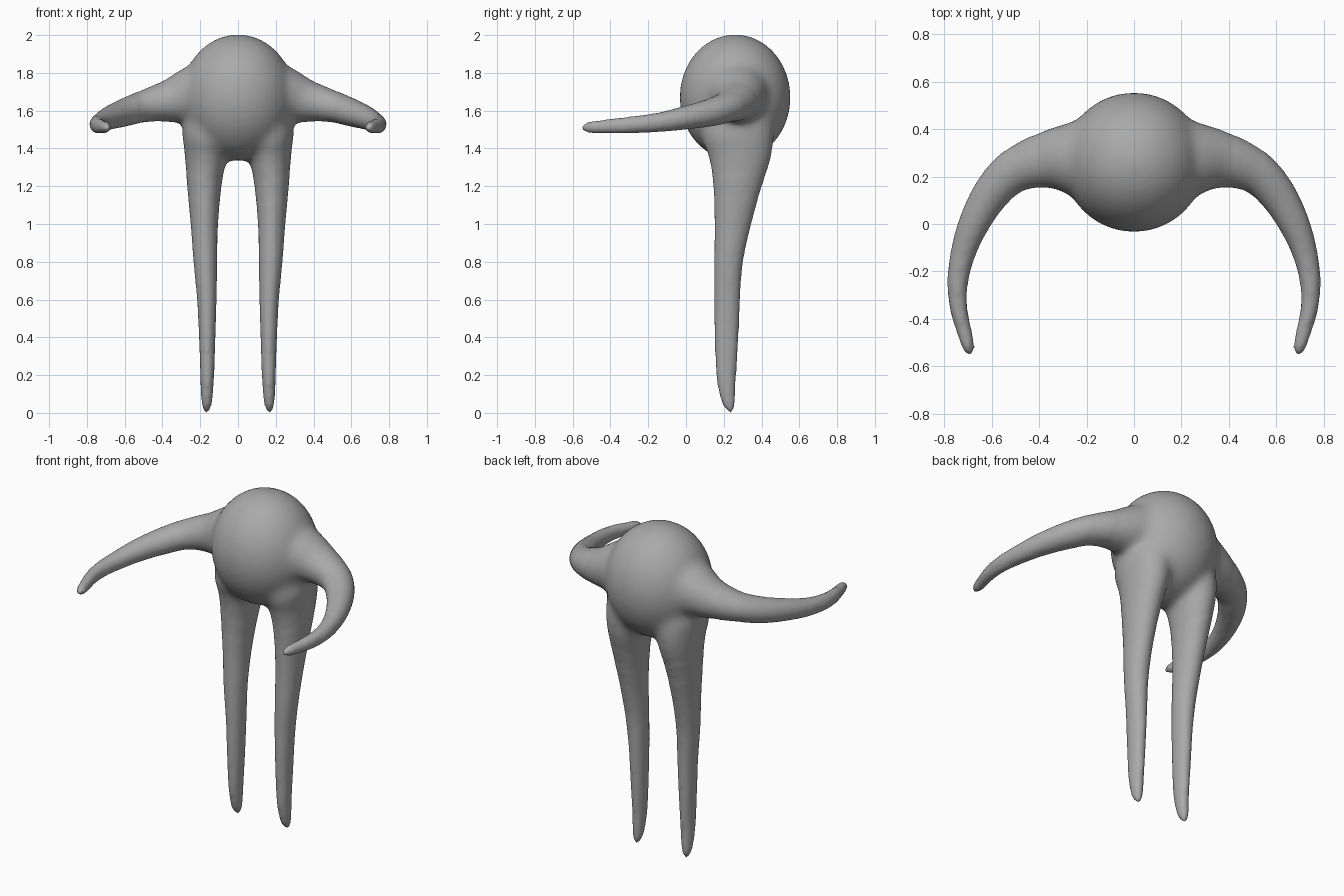
import bpy, bmesh, math
from mathutils import Vector, Matrix

cube = bpy.data.objects.get("Cube")
if cube:
    bpy.data.objects.remove(cube, do_unlink=True)

SIDES = 24
STEPS = 5
bm = bmesh.new()


def spline(a, b, c, d, t):
    """Catmull-Rom blend of four section tuples."""
    return [0.5 * (2 * q + (r - p) * t + (2 * p - 5 * q + 4 * r - s) * t * t
                   + (3 * q - p - 3 * r + s) * t ** 3)
            for p, q, r, s in zip(a, b, c, d)]


def limb(sections, ref, mirror):
    """Tapered tube through (x, y, z, half width, half depth) sections."""
    last = len(sections) - 1
    path = []
    for i in range(last):
        four = [sections[min(max(i + k, 0), last)] for k in (-1, 0, 1, 2)]
        path += [spline(*four, s / STEPS) for s in range(STEPS)]
    path.append(sections[-1])
    rings = []
    for i, (x, y, z, w, d) in enumerate(path):
        ahead = Vector(path[min(i + 1, len(path) - 1)][:3])
        tangent = (ahead - Vector(path[max(i - 1, 0)][:3])).normalized()
        side = tangent.cross(ref).normalized()
        up = side.cross(tangent)
        ring = []
        for k in range(SIDES):
            a = 2 * math.pi * k / SIDES
            p = Vector((x, y, z)) + side * w * math.cos(a) + up * d * math.sin(a)
            ring.append(bm.verts.new((p.x * mirror, p.y, p.z)))
        rings.append(ring)
    faces = [bm.faces.new(rings[0]), bm.faces.new(rings[-1])]
    for r, s in zip(rings, rings[1:]):
        for k in range(SIDES):
            n = (k + 1) % SIDES
            faces.append(bm.faces.new((r[k], r[n], s[n], s[k])))
    bmesh.ops.recalc_face_normals(bm, faces=faces)


# Round body
bmesh.ops.create_uvsphere(
    bm, u_segments=48, v_segments=32, radius=1,
    matrix=Matrix.Translation((0, 0.26, 1.67)) @ Matrix.Diagonal((0.3, 0.295, 0.335, 1)))

# Long legs, wide at the hip and narrow at the foot
leg = [(.15, .26, 1.62, .10, .14), (.165, .27, 1.50, .13, .19),
       (.17, .285, 1.38, .115, .175), (.178, .27, 1.20, .092, .13),
       (.178, .247, 1.0, .073, .097), (.173, .225, .8, .063, .077),
       (.165, .218, .6, .052, .069), (.163, .215, .4, .044, .064),
       (.163, .213, .2, .037, .054), (.165, .222, .08, .031, .04),
       (.166, .232, .03, .023, .027), (.167, .24, 0, .008, .008)]

# Arms sweeping out and then forward
arm = [(.12, .27, 1.69, .20, .20), (.24, .275, 1.68, .165, .16),
       (.36, .272, 1.652, .125, .117), (.5, .226, 1.622, .095, .085),
       (.6, .13, 1.59, .08, .074), (.675, 0, 1.563, .066, .063),
       (.722, -.13, 1.54, .053, .053), (.743, -.25, 1.528, .044, .047),
       (.738, -.36, 1.52, .037, .042), (.713, -.46, 1.514, .032, .035),
       (.696, -.525, 1.511, .026, .027), (.688, -.555, 1.51, .007, .007)]

for mirror in (1, -1):
    limb(leg, Vector((0, 1, 0)), mirror)
    limb(arm, Vector((0, 0, 1)), mirror)

mesh = bpy.data.meshes.new("body_with_limbs")
bm.to_mesh(mesh)
bm.free()
body = bpy.data.objects.new("body_with_limbs", mesh)
bpy.context.collection.objects.link(body)

# Fuse the parts into one skin
remesh = body.modifiers.new("fuse", 'REMESH')
remesh.mode = 'VOXEL'
remesh.voxel_size = 0.014
bpy.context.view_layer.objects.active = body
body.select_set(True)
bpy.ops.object.modifier_apply(modifier=remesh.name)

# Soften the shoulders and hips more than the thin limbs
bm = bmesh.new()
bm.from_mesh(body.data)
centre = Vector((0, 0.26, 1.62))
for reach, rounds in ((3, 3), (0.55, 6), (0.45, 12)):
    near = [v for v in bm.verts if (v.co - centre).length < reach]
    for _ in range(rounds):
        bmesh.ops.smooth_vert(bm, verts=near, factor=0.5,
                              use_axis_x=True, use_axis_y=True, use_axis_z=True)
bm.to_mesh(body.data)
bm.free()
bpy.ops.object.shade_smooth()

# Plain grey skin
grey = bpy.data.materials.new("grey_skin")
grey.use_nodes = True
colour = (0.4, 0.4, 0.4, 1)
grey.diffuse_color = colour
grey.node_tree.nodes["Principled BSDF"].inputs["Base Color"].default_value = colour
body.data.materials.clear()
body.data.materials.append(grey)
